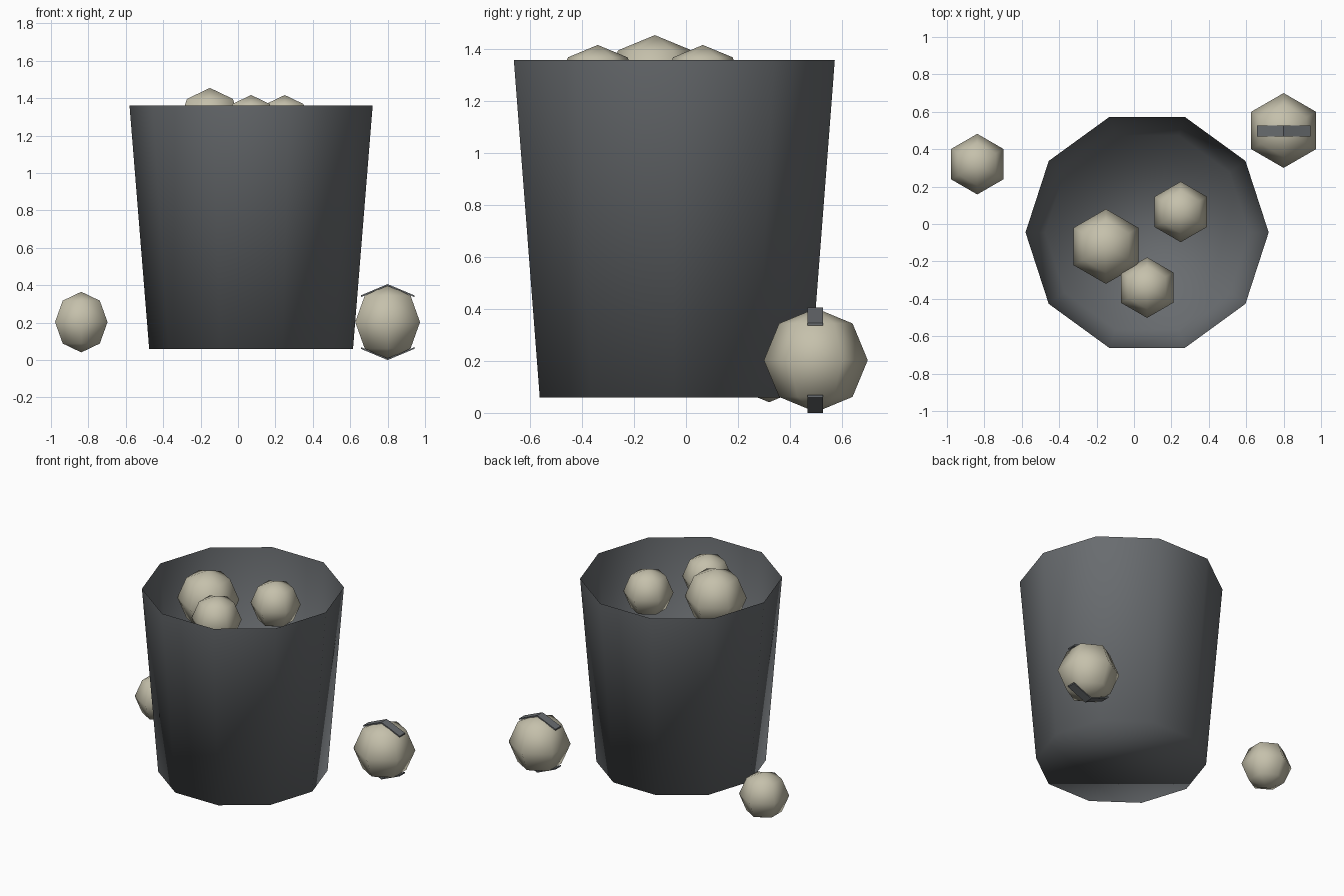
import bpy, bmesh, math

if "Cube" in bpy.data.objects:
    bpy.data.objects.remove(bpy.data.objects["Cube"])


def material(name, rgb):
    m = bpy.data.materials.new(name)
    m.diffuse_color = (*rgb, 1.0)
    m.use_nodes = True
    m.node_tree.nodes["Principled BSDF"].inputs["Base Color"].default_value = m.diffuse_color
    return m


grey = material("dark_grey", (0.14, 0.15, 0.16))
stone = material("pale_stone", (0.56, 0.53, 0.41))


def make_object(name, bm, mat, loc, smooth=True):
    for f in bm.faces:
        f.smooth = smooth
    mesh = bpy.data.meshes.new(name)
    bm.to_mesh(mesh)
    bm.free()
    mesh.materials.append(mat)
    ob = bpy.data.objects.new(name, mesh)
    ob.location = loc
    bpy.context.collection.objects.link(ob)
    return ob


# Bucket: ten-sided tapered single wall with a floor and an open top
bm = bmesh.new()
rings = []
for r, z in ((0.545, 0.06), (0.65, 1.36)):
    rings.append([bm.verts.new((r * math.cos(i * math.tau / 10),
                                r * math.sin(i * math.tau / 10), z))
                  for i in range(10)])
low, top = rings
for i in range(10):
    j = (i + 1) % 10
    bm.faces.new((low[i], low[j], top[j], top[i]))
bm.faces.new(low[::-1])
make_object("bucket", bm, grey, (0.07, -0.045, 0))


# Balls: three floating at the bucket mouth, two beside it
def ball(name, loc, r):
    b = bmesh.new()
    bmesh.ops.create_uvsphere(b, u_segments=6, v_segments=4, radius=r)
    make_object(name, b, stone, loc)


ball("large_inner_ball", (-0.15, -0.12, 1.255), 0.2)
ball("right_inner_ball", (0.25, 0.065, 1.255), 0.162)
ball("front_inner_ball", (0.07, -0.34, 1.255), 0.162)
ball("left_outer_ball", (-0.838, 0.32, 0.203), 0.162)
ball("right_outer_ball", (0.80, 0.50, 0.203), 0.2)

# Dark strips bent over the top and bottom of the right outer ball
for name, s in (("top_strip", 1), ("bottom_strip", -1)):
    bm = bmesh.new()
    sections = []
    for x, z in ((-0.143, 0.143), (0, 0.203), (0.143, 0.143)):
        sections.append([bm.verts.new((x, y, s * (z - d)))
                         for y, d in ((-0.03, 0), (0.03, 0),
                                      (0.03, 0.009), (-0.03, 0.009))])
    for a, b in zip(sections, sections[1:]):
        for i in range(4):
            j = (i + 1) % 4
            bm.faces.new((a[i], a[j], b[j], b[i]))
    bm.faces.new(sections[0])
    bm.faces.new(sections[-1][::-1])
    bmesh.ops.recalc_face_normals(bm, faces=bm.faces[:])
    make_object(name, bm, grey, (0.80, 0.497, 0.203), smooth=False)
